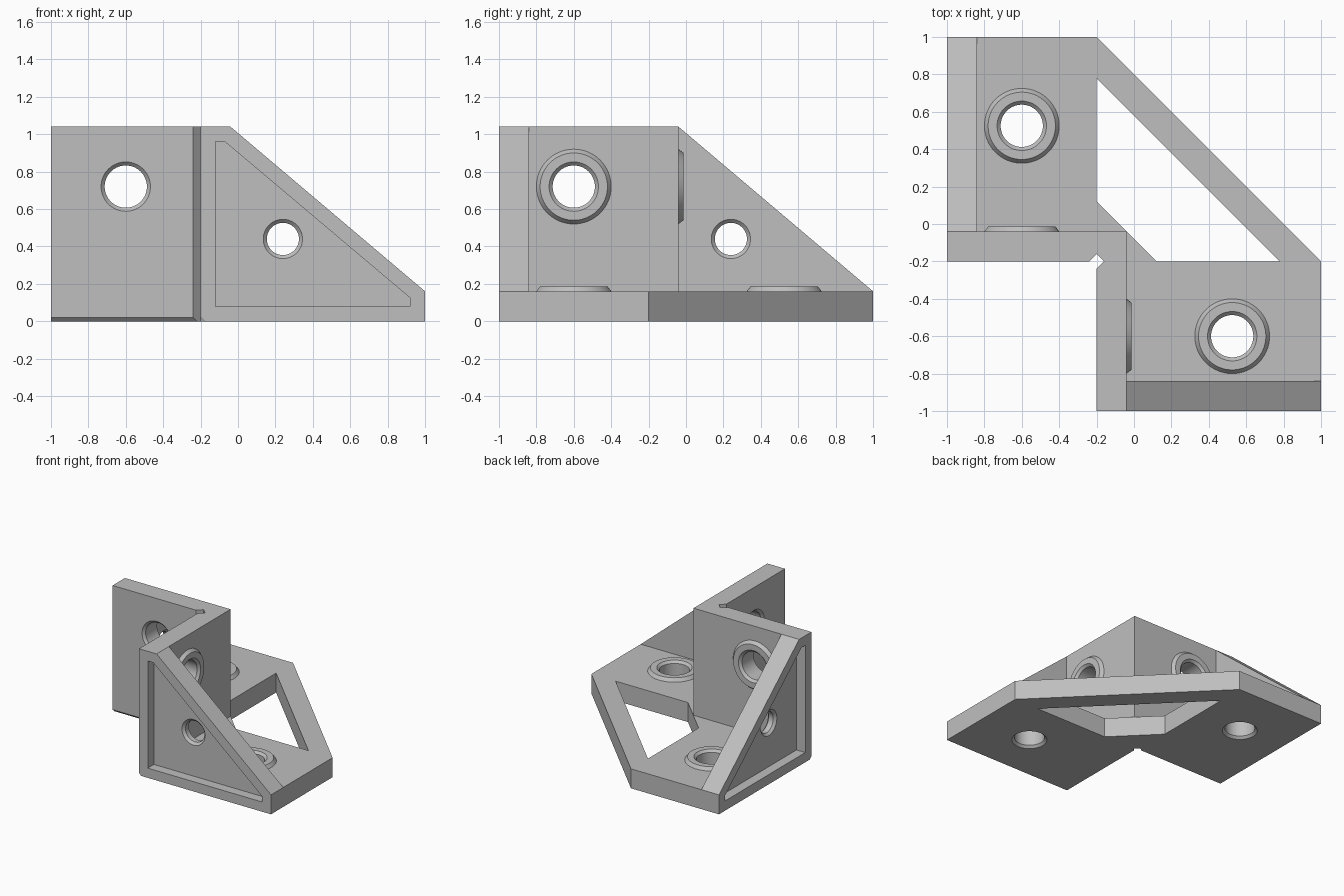
import bpy, bmesh, math

cube = bpy.data.objects.get("Cube")
if cube:
    bpy.data.objects.remove(cube, do_unlink=True)

grey = bpy.data.materials.new("plain_grey")
grey.use_nodes = True
colour = (0.52, 0.52, 0.52, 1)
grey.diffuse_color = colour
grey.node_tree.nodes["Principled BSDF"].inputs["Base Color"].default_value = colour

T, H, RIM = 0.16, 1.04, 0.027      # plate thickness, wall height, boss height
INNER = -0.2 + T                   # inside face of both walls


def solid(name, rings, place):
    """Closed solid skinned through matching rings of points."""
    bm = bmesh.new()
    loops = [[bm.verts.new(place(*p)) for p in ring] for ring in rings]
    n = len(loops[0])
    for a, b in zip(loops, loops[1:]):
        for i in range(n):
            j = (i + 1) % n
            bm.faces.new((a[i], a[j], b[j], b[i]))
    bm.faces.new(loops[0])
    bm.faces.new(loops[-1])
    bmesh.ops.recalc_face_normals(bm, faces=bm.faces)
    mesh = bpy.data.meshes.new(name)
    bm.to_mesh(mesh)
    bm.free()
    mesh.materials.append(grey)
    obj = bpy.data.objects.new(name, mesh)
    bpy.context.collection.objects.link(obj)
    return obj


def prism(name, outline, lo, hi, place):
    return solid(name, [[(u, v, h) for u, v in outline] for h in (lo, hi)], place)


def lathe(name, profile, place, sides=64):
    turn = [2 * math.pi * i / sides for i in range(sides)]
    return solid(name, [[(r * math.cos(a), r * math.sin(a), h) for a in turn]
                        for r, h in profile], place)


def drill(name, r, lo, hi, place):
    """Through hole with a small countersink at both ends."""
    c = 0.019
    return lathe(name, [(r + c, lo - 0.1), (r + c, lo), (r, lo + c),
                        (r, hi - c), (r + c, hi), (r + c, hi + 0.1)], place)


def boss(name, base, place):
    return lathe(name, [(0.2, base - 0.06), (0.2, base), (0.18, base + RIM)], place)


def flat(u, v, h):
    return (u, v, h)


def upright(u, v, h):
    return (u, h, v)


def at(place, du, dv, swap):
    """Shift a placement in its plane; swap x and y for the twin side."""
    def moved(u, v, h):
        x, y, z = place(u + du, v + dv, h)
        return (y, x, z) if swap else (x, y, z)
    return moved


# Base plate and L-shaped wall
bracket = prism("corner_bracket", [(-1, -0.2), (-0.2, -0.2), (-0.2, -1), (1, -1),
                (1, -0.2), (-0.2, 1), (-1, 1)], 0, T, flat)
adds = [prism("corner_wall", [(-1, -0.2), (-0.2, -0.2), (-0.2, -1), (INNER, -1),
              (INNER, INNER), (-1, INNER)], 0, H, flat)]

# Open window in the base and relief slot in the outer corner
cuts = [prism("window_cutter", [(-0.2, 0.78), (-0.2, 0.122), (0.122, -0.2),
              (0.78, -0.2)], -0.1, 0.3, flat),
        prism("slot_cutter", [(-0.24, -0.2), (-0.2, -0.24), (-0.16, -0.2),
              (-0.2, -0.16)], -0.1, 1.2, flat)]

for swap in (False, True):
    side = "left" if not swap else "right"
    up = at(upright, 0, 0, swap)
    floor_spot = at(flat, -0.6, 0.525, swap)
    wall_spot = at(upright, -0.6, 0.72, swap)
    gusset_spot = at(upright, 0.24, 0.44, swap)

    # Triangular gusset and raised bosses
    adds += [prism(side + "_gusset", [(-0.2, 0), (1, 0), (1, T), (INNER, H),
                   (-0.2, H)], -1, -1 + T, up),
             boss(side + "_floor_boss", T, floor_spot),
             boss(side + "_wall_boss", INNER, wall_spot)]

    # Gusset recess, bolt holes and bottom edge chamfer
    cuts += [prism(side + "_recess_cutter", [(-0.12, 0.08), (0.92, 0.08), (0.92, 0.125),
                   (-0.07, 0.96), (-0.12, 0.96)], -1.1, -0.92, up),
             drill(side + "_floor_drill", 0.113, 0, T + RIM, floor_spot),
             drill(side + "_wall_drill", 0.113, -0.2, INNER + RIM, wall_spot),
             drill(side + "_gusset_drill", 0.086, -0.92, -1 + T, gusset_spot),
             prism(side + "_chamfer_cutter", [(-0.21, 0.03), (-0.21, -0.01),
                   (-0.17, -0.01)], -1.1, -0.185,
                   lambda u, v, h, s=swap: (u, h, v) if s else (h, u, v))]

# Join the parts, then make the cuts
bpy.ops.object.select_all(action='DESELECT')
bpy.context.view_layer.objects.active = bracket
bracket.select_set(True)
for operation, tools in (('UNION', adds), ('DIFFERENCE', cuts)):
    for tool in tools:
        mod = bracket.modifiers.new(tool.name, 'BOOLEAN')
        mod.operation = operation
        mod.solver = 'EXACT'
        mod.object = tool
        bpy.ops.object.modifier_apply(modifier=mod.name)
        bpy.data.objects.remove(tool, do_unlink=True)

bpy.ops.object.shade_smooth_by_angle(angle=math.radians(25))
